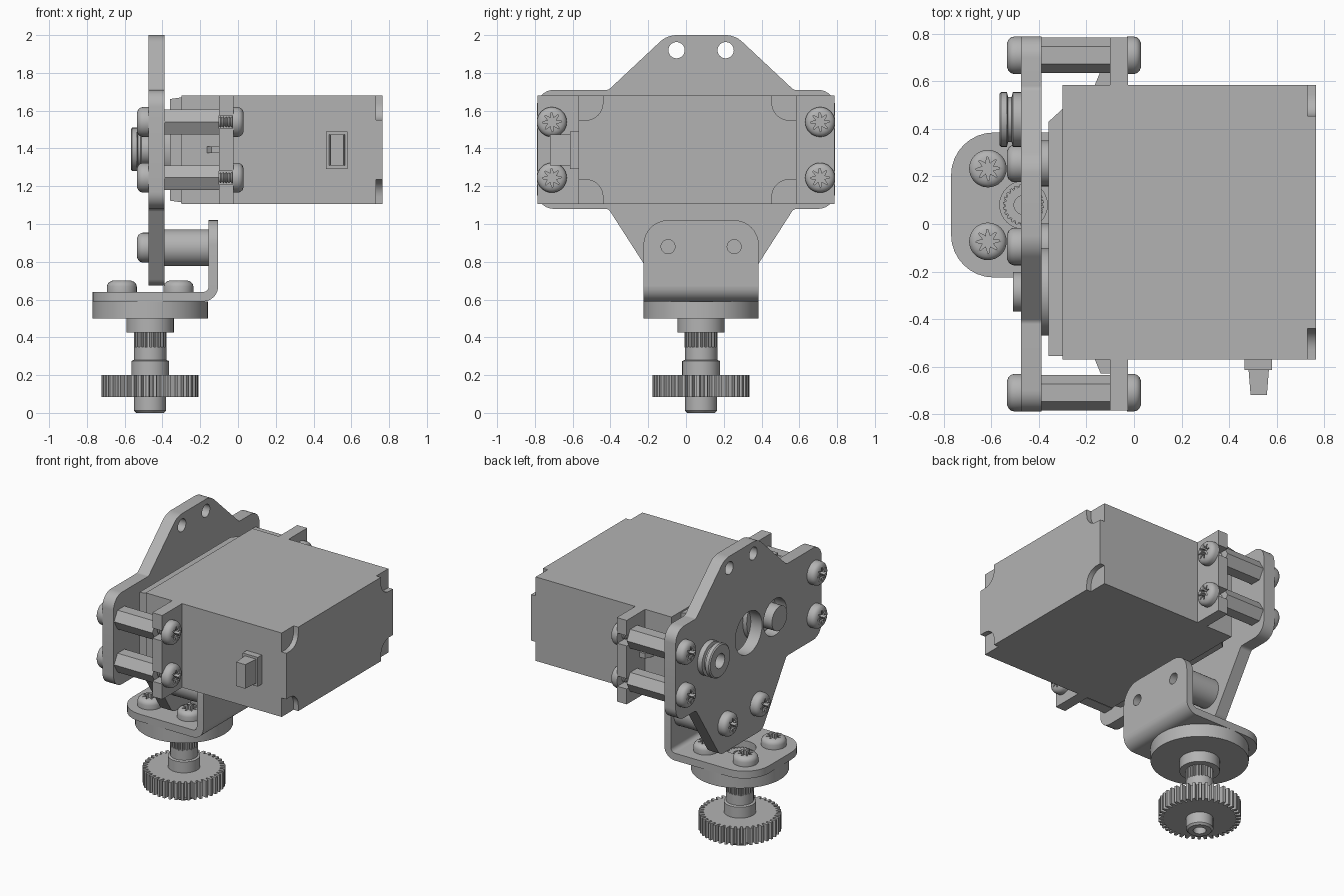
import bpy, bmesh, math
from mathutils import Vector, Matrix

cube = bpy.data.objects.get("Cube")
if cube:
    bpy.data.objects.remove(cube)

grey = bpy.data.materials.new("plain_grey")
grey.use_nodes = True
grey.diffuse_color = (0.45, 0.45, 0.45, 1)
grey.node_tree.nodes["Principled BSDF"].inputs["Base Color"].default_value = grey.diffuse_color
parts = []
MID_Z = 1.395          # height of the motor axis
SHAFT = (-0.465, 0.08)  # vertical shaft position


def finish(name, bm):
    bmesh.ops.recalc_face_normals(bm, faces=bm.faces)
    me = bpy.data.meshes.new(name)
    bm.to_mesh(me)
    bm.free()
    me.materials.append(grey)
    ob = bpy.data.objects.new(name, me)
    bpy.context.collection.objects.link(ob)
    parts.append(ob)
    return ob


def prism(name, outline, axis, lo, hi):
    """Extrude a 2D outline along x (y,z), y (x,z) or z (x,y)."""
    place = {"x": lambda a, b, t: (t, a, b), "y": lambda a, b, t: (a, t, b),
             "z": lambda a, b, t: (a, b, t)}[axis]
    bm = bmesh.new()
    ends = [[bm.verts.new(place(p[0], p[1], t)) for p in outline] for t in (lo, hi)]
    for ring in ends:
        bm.faces.new(ring)
    n = len(outline)
    for i in range(n):
        j = (i + 1) % n
        bm.faces.new((ends[0][i], ends[0][j], ends[1][j], ends[1][i]))
    return finish(name, bm)


def rect(a0, a1, b0, b1):
    return [(a0, b0), (a1, b0), (a1, b1), (a0, b1)]


def rounded(corners, steps=8):
    """Fillet each (a, b, radius) corner of an outline."""
    out = []
    for i, (a, b, r) in enumerate(corners):
        p = Vector((a, b))
        if r == 0:
            out.append((a, b))
            continue
        u = (Vector(corners[i - 1][:2]) - p).normalized()
        v = (Vector(corners[(i + 1) % len(corners)][:2]) - p).normalized()
        half = u.angle(v) / 2
        c = p + (u + v).normalized() * r / math.sin(half)
        s = p + u * r / math.tan(half) - c
        e = p + v * r / math.tan(half) - c
        start = math.atan2(s.y, s.x)
        turn = (math.atan2(e.y, e.x) - start + math.pi) % math.tau - math.pi
        for k in range(steps + 1):
            t = start + turn * k / steps
            out.append((c.x + r * math.cos(t), c.y + r * math.sin(t)))
    return out


def circle(a, b, r, n=32, phase=0):
    return [(a + r * math.cos(math.tau * i / n + phase),
             b + r * math.sin(math.tau * i / n + phase)) for i in range(n)]


def toothed(a, b, tip, root, teeth):
    pts = []
    for i in range(teeth):
        for off, r in ((0, root), (0.3, root), (0.42, tip), (0.82, tip)):
            t = math.tau * (i + off) / teeth
            pts.append((a + r * math.cos(t), b + r * math.sin(t)))
    return pts


def lathe(name, profile, at, direction=(0, 0, 1), n=32):
    """Spin a (radius, height) profile around a directed axis."""
    bm = bmesh.new()
    vs = [bm.verts.new((r, 0, h)) for r, h in profile]
    es = [bm.edges.new(pair) for pair in zip(vs, vs[1:])]
    bmesh.ops.spin(bm, geom=vs + es, cent=(0, 0, 0), axis=(0, 0, 1),
                   angle=math.tau, steps=n, use_merge=True)
    bmesh.ops.remove_doubles(bm, verts=bm.verts, dist=0.0001)
    turn = Vector(direction).to_track_quat("Z", "Y").to_matrix().to_4x4()
    bm.transform(Matrix.Translation(at) @ turn)
    return finish(name, bm)


def cut(ob, cutters):
    for c in cutters:
        mod = ob.modifiers.new("cut", "BOOLEAN")
        mod.operation, mod.solver, mod.object = "DIFFERENCE", "EXACT", c
    bpy.context.view_layer.update()
    dg = bpy.context.evaluated_depsgraph_get()
    me = bpy.data.meshes.new_from_object(ob.evaluated_get(dg))
    ob.modifiers.clear()
    ob.data = me
    for c in cutters:
        parts.remove(c)
        bpy.data.objects.remove(c)


# Motor case with four corner recesses at the rear
case = prism("motor_case", rect(-0.57, 0.585, 1.105, 1.68), "x", -0.30, 0.765)
notches = []
for y, sy in ((-0.57, 1), (0.585, -1)):
    for z, sz in ((1.105, 1), (1.68, -1)):
        far_y, far_z = y + 0.13 * sy, z + 0.13 * sz
        out_y, out_z = y - 0.05 * sy, z - 0.05 * sz
        notches.append(prism("notch", rounded([(out_y, out_z, 0), (far_y, out_z, 0),
                       (far_y, far_z, 0.09), (out_y, far_z, 0)]), "x", 0.73, 0.8))
cut(case, notches)

# Tapered front cap, gear cover and its pin
cap = prism("motor_cap", rect(-0.555, 0.485, 1.115, 1.67), "x", -0.36, -0.30)
for v in cap.data.vertices:
    if v.co.x < -0.33:
        v.co.y = min(v.co.y, 0.43)
        v.co.z = MID_Z + (v.co.z - MID_Z) * 0.97
prism("gear_cover", circle(-0.285, MID_Z, 0.185, 48), "x", -0.39, -0.36)
prism("cover_pin", circle(-0.285, MID_Z, 0.083), "x", -0.51, -0.38)

# Cable exit
prism("cable_collar", rect(0.465, 0.58, 1.29, 1.49), "y", -0.615, -0.57)
relief = prism("cable_relief", rect(0.482, 0.568, 1.31, 1.475), "y", -0.72, -0.61)
for v in relief.data.vertices:
    if v.co.y < -0.7:
        v.co.x = 0.525 + (v.co.x - 0.525) * 0.8

# Slotted mounting ears with gusset ribs
for side, label in ((-1, "front"), (1, "back")):
    inner = -0.57 if side < 0 else 0.585
    ear = prism(label + "_ear", rect(inner, 0.785 * side, 1.105, 1.68), "x", -0.10, -0.025)
    cut(ear, [prism("slot", rect(0.67 * side, 0.85 * side, z - 0.035, z + 0.035), "x", -0.2, 0.1)
              for z in (1.245, 1.54)])
    prism(label + "_rib", [(-0.165, inner), (-0.10, inner), (-0.10, inner + 0.06 * side),
                           (-0.14, inner + 0.06 * side)], "z", 1.375, 1.41)

# Mounting plate
half = [(-0.10, 2.0, 0.13), (-0.41, 1.71, 0.03), (-0.79, 1.71, 0.09), (-0.79, 1.08, 0.09),
        (-0.41, 1.08, 0.03), (-0.15, 0.675, 0.07)]
mirrored = [((0.16 - y) if abs(y) < 0.5 else -y, z, r) for y, z, r in reversed(half)]
plate = prism("mounting_plate", rounded(half + mirrored), "x", -0.475, -0.39)
holes = [(-0.05, 1.92, 0.043), (0.21, 1.92, 0.043), (0.0, MID_Z, 0.145), (-0.285, MID_Z, 0.125)]
cut(plate, [prism("hole", circle(*h), "x", -0.6, -0.2) for h in holes])

# Grooved bushing on the plate
lathe("grooved_bushing", [(0.05, 0), (0.115, 0), (0.115, 0.035), (0.095, 0.04), (0.095, 0.055),
      (0.115, 0.06), (0.115, 0.085), (0.107, 0.092), (0.05, 0.092), (0.05, 0)],
      (-0.475, 0.44, MID_Z), (-1, 0, 0))

# Screw head with a star recess, shared by every screw
screw = lathe("screw_master", [(0, 0), (0.079, 0), (0.079, 0.03), (0.075, 0.043), (0.066, 0.053),
              (0.05, 0.06), (0, 0.06)], (0, 0, 0))
star = [p for i in range(8) for p in
        circle(0, 0, 0.05, 64)[i * 8:i * 8 + 2] + circle(0, 0, 0.023, 16)[i * 2 + 1:i * 2 + 2]]
cut(screw, [prism("star", star, "z", 0.025, 0.1)])
parts.remove(screw)
bpy.data.objects.remove(screw)
screw_mesh = bpy.data.meshes["screw_master"]
screw_mesh = max((m for m in bpy.data.meshes if m.name.startswith("screw_master")),
                 key=lambda m: len(m.vertices))


def add_screw(name, at, direction):
    ob = bpy.data.objects.new(name, screw_mesh)
    ob.matrix_world = (Matrix.Translation(at)
                       @ Vector(direction).to_track_quat("Z", "Y").to_matrix().to_4x4())
    bpy.context.collection.objects.link(ob)
    parts.append(ob)


# Hexagonal standoffs with threads and screws at both ends
for y in (-0.71, 0.71):
    for z in (1.245, 1.54):
        prism("hex_standoff", circle(y, z, 0.075, 6), "x", -0.39, -0.10)
        thread = [(0.03 if i % 2 else 0.022, i * 0.0075) for i in range(11)]
        lathe("screw_thread", [(0, 0)] + thread + [(0, 0.075)], (-0.10, y, z), (1, 0, 0), 16)
        add_screw("plate_screw", (-0.475, y, z), (-1, 0, 0))
        add_screw("ear_screw", (-0.03, y, z), (1, 0, 0))

# Round spacers holding the angle bracket
for y in (-0.095, 0.255):
    prism("round_spacer", circle(y, 0.875, 0.097), "x", -0.39, -0.155)
    add_screw("spacer_screw", (-0.475, y, 0.875), (-1, 0, 0))

# Angle bracket: base, bend and upright
base = prism("bracket_base", rounded([(-0.185, -0.225, 0), (-0.185, 0.385, 0),
             (-0.77, 0.385, 0.18), (-0.77, -0.225, 0.18)]), "z", 0.59, 0.64)
cut(base, [prism("hole", circle(*SHAFT, 0.1), "z", 0.5, 0.7)])
arcs = [[(-0.185 + r * math.sin(t), 0.67 - r * math.cos(t))
         for t in (math.pi / 16 * k for k in range(9))] for r in (0.08, 0.03)]
prism("bracket_bend", arcs[0] + arcs[1][::-1], "y", -0.225, 0.385)
upright = prism("bracket_upright", rounded([(-0.225, 0.67, 0), (0.385, 0.67, 0),
                (0.385, 1.02, 0.13), (-0.225, 1.02, 0.13)]), "x", -0.155, -0.105)
cut(upright, [prism("hole", circle(y, 0.88, 0.037), "x", -0.18, -0.05) for y in (-0.095, 0.255)])

# Output horn with its screws
lathe("horn_disc", [(0.08, 0.425), (0.125, 0.425), (0.125, 0.50), (0.305, 0.50), (0.305, 0.59),
      (0.08, 0.59), (0.08, 0.425)], (*SHAFT, 0), n=64)
for dx in (-0.15, 0.15):
    for dy in (-0.153, 0.153):
        add_screw("horn_screw", (SHAFT[0] + dx, SHAFT[1] + dy, 0.64), (0, 0, 1))

# Output shaft and spur gear
spline = prism("shaft_spline", toothed(*SHAFT, 0.087, 0.076, 24), "z", 0.345, 0.60)
cut(spline, [prism("bore", circle(*SHAFT, 0.04), "z", 0.54, 0.7)])
lathe("output_shaft", [(0, 0.06), (0.04, 0.06), (0.04, 0), (0.073, 0), (0.085, 0.012),
      (0.085, 0.2), (0.1, 0.2), (0.1, 0.275), (0.086, 0.28), (0.086, 0.35), (0, 0.35)],
      (*SHAFT, 0))
prism("spur_gear", toothed(*SHAFT, 0.257, 0.225, 40), "z", 0.085, 0.2)

# Smooth curved surfaces, keep hard edges crisp
for me in {ob.data for ob in parts}:
    bm = bmesh.new()
    bm.from_mesh(me)
    for f in bm.faces:
        f.smooth = True
    for e in bm.edges:
        e.smooth = e.calc_face_angle(0) < math.radians(28)
    bm.to_mesh(me)
    bm.free()
